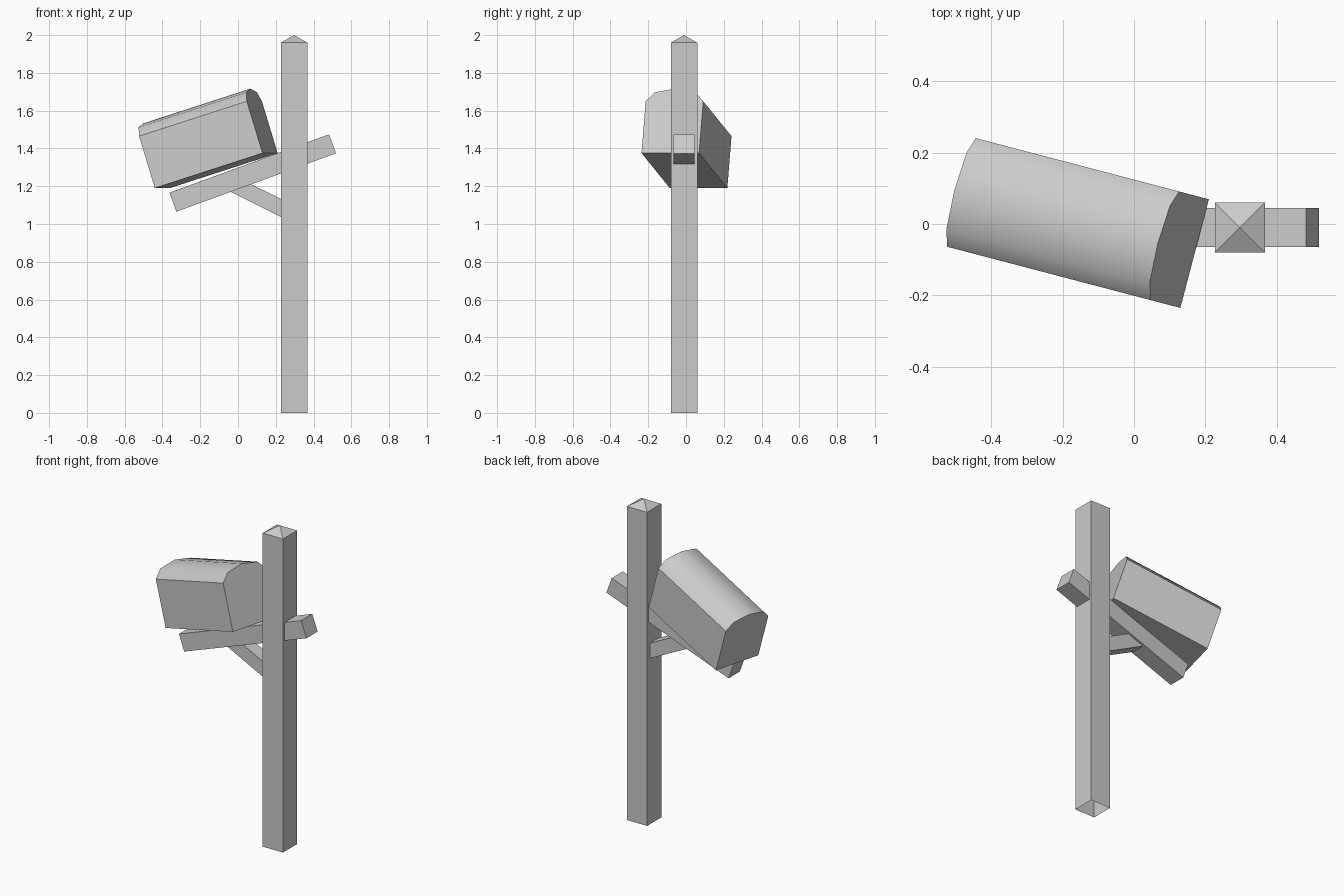
import bpy, bmesh
from math import sin, cos, pi, radians
from mathutils import Matrix, Vector

cube = bpy.data.objects.get("Cube")
if cube:
    bpy.data.objects.remove(cube)

grey = bpy.data.materials.new("plain grey")
grey.use_nodes = True
grey.diffuse_color = (0.6, 0.6, 0.6, 1)
grey.node_tree.nodes["Principled BSDF"].inputs["Base Color"].default_value = (0.6, 0.6, 0.6, 1)


def finish(name, bm, matrix):
    bmesh.ops.recalc_face_normals(bm, faces=bm.faces)
    mesh = bpy.data.meshes.new(name)
    bm.to_mesh(mesh)
    bm.free()
    mesh.materials.append(grey)
    obj = bpy.data.objects.new(name, mesh)
    obj.matrix_world = matrix
    bpy.context.collection.objects.link(obj)
    return obj


def beam(name, center, size, tilt):
    """Box whose length runs along x, raised by tilt degrees towards +x."""
    bm = bmesh.new()
    bmesh.ops.create_cube(bm, size=1)
    bmesh.ops.scale(bm, vec=size, verts=bm.verts)
    matrix = Matrix.Translation(center) @ Matrix.Rotation(-radians(tilt), 4, 'Y')
    return finish(name, bm, matrix)


# Square post with an open base and a low pyramid cap
MID = -0.01
half, shoulder, tip = 0.07, 1.96, 2.0
bm = bmesh.new()
corners = [(-half, -half), (half, -half), (half, half), (-half, half)]
low = [bm.verts.new((x, y, 0)) for x, y in corners]
high = [bm.verts.new((x, y, shoulder)) for x, y in corners]
apex = bm.verts.new((0, 0, tip))
for i in range(4):
    j = (i + 1) % 4
    bm.faces.new((low[i], low[j], high[j], high[i]))
    bm.faces.new((high[i], high[j], apex))
finish("post", bm, Matrix.Translation((0.297, MID, 0)))

# Tilted arm through the post, and the brace below it
beam("arm", (0.078, MID, 1.27), (0.9, 0.11, 0.107), 20.1)
beam("brace", (0.12, MID, 1.138), (0.36, 0.085, 0.085), -26.5)

# Mailbox: arched profile extruded along its length
length, width, wall, rise, steps = 0.618, 0.315, 0.288, 0.07, 4
bm = bmesh.new()
profile = [(-width / 2, 0), (width / 2, 0)]
profile += [(cos(pi * i / steps) * width / 2, wall + rise * sin(pi * i / steps))
            for i in range(steps + 1)]
end = bm.faces.new([bm.verts.new((-length / 2, y, z)) for y, z in profile])
grown = bmesh.ops.extrude_face_region(bm, geom=[end], use_keep_orig=True)
bmesh.ops.translate(bm, vec=(length, 0, 0),
                    verts=[v for v in grown["geom"] if isinstance(v, bmesh.types.BMVert)])
turn = Matrix.Rotation(radians(-14.7), 4, 'Z') @ Matrix.Rotation(radians(-17.4), 4, 'Y')
right_end = Vector((0.17, -0.083, 1.375))
base = right_end - turn @ Vector((length / 2, 0, 0))
box = finish("mailbox", bm, Matrix.Translation(base) @ turn)

# Round the roof shading, with crisp eaves and ends
for obj in bpy.context.selected_objects:
    obj.select_set(False)
box.select_set(True)
bpy.context.view_layer.objects.active = box
bpy.ops.object.shade_smooth_by_angle(angle=radians(40))
